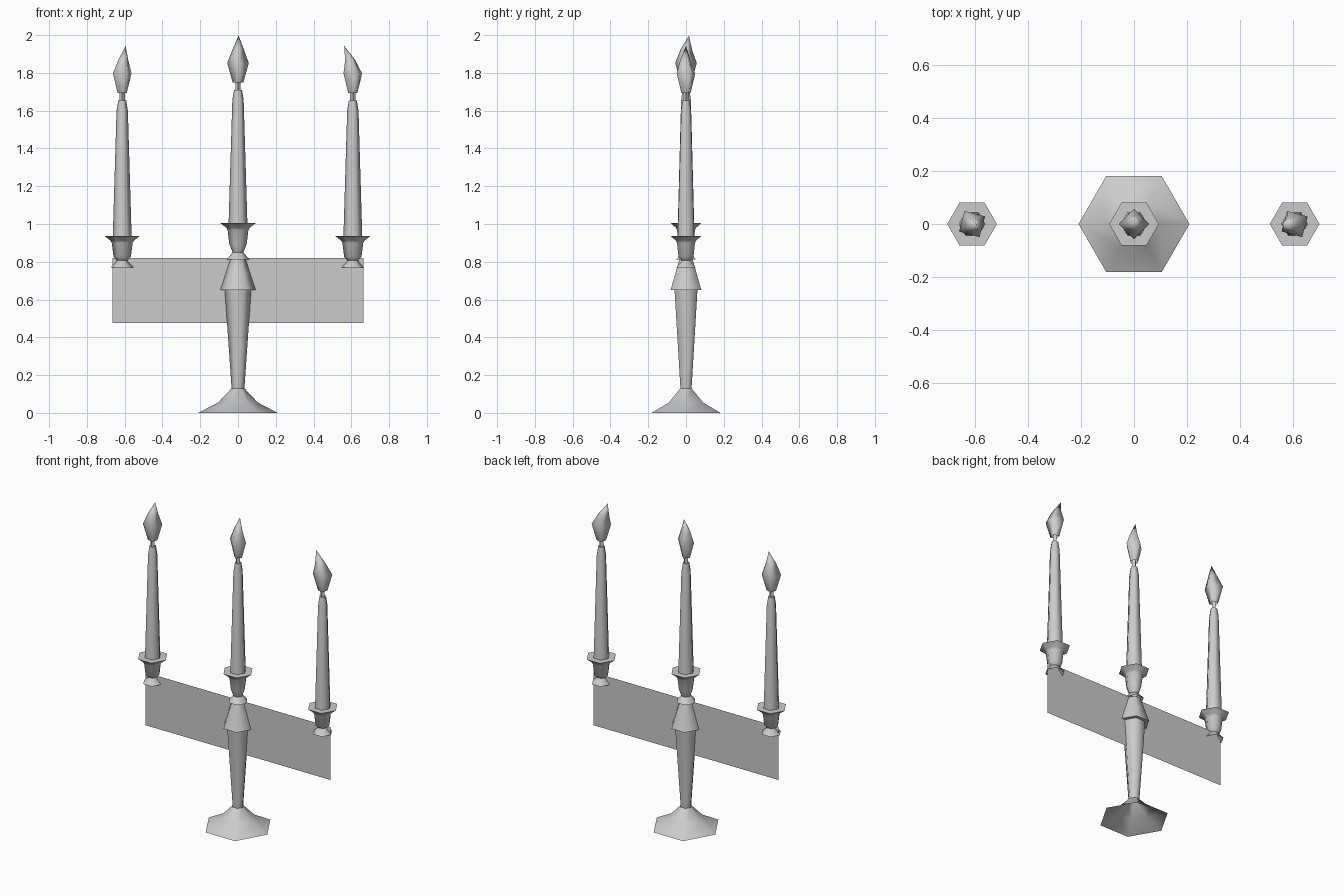
import bpy, bmesh, math
from mathutils import Vector

cube = bpy.data.objects.get("Cube")
if cube:
    bpy.data.objects.remove(cube, do_unlink=True)

pewter = bpy.data.materials.new("pale_grey")
pewter.use_nodes = True
GREY = (0.6, 0.6, 0.6, 1)
pewter.diffuse_color = GREY
pewter.node_tree.nodes["Principled BSDF"].inputs["Base Color"].default_value = GREY


def finish(name, bm, angle):
    me = bpy.data.meshes.new(name)
    bm.to_mesh(me)
    bm.free()
    me.materials.append(pewter)
    ob = bpy.data.objects.new(name, me)
    bpy.context.collection.objects.link(ob)
    bpy.ops.object.select_all(action='DESELECT')
    ob.select_set(True)
    bpy.context.view_layer.objects.active = ob
    bpy.ops.object.shade_smooth_by_angle(angle=math.radians(angle))


def lathe(name, profile, centre, sides=6, turn=0.0, cap=True, angle=62):
    """Stack rings of (radius, z, shift along x, shift along y) and skin them."""
    bm = bmesh.new()
    rings = []
    for r, z, *shift in profile:
        dx, dy = shift or (0, 0)
        mid = Vector((centre + dx, dy, z))
        if r == 0:
            rings.append([bm.verts.new(mid)])
            continue
        steps = [turn + math.tau * i / sides for i in range(sides)]
        rings.append([bm.verts.new(mid + Vector((r * math.cos(a), r * math.sin(a), 0))) for a in steps])
    for low, high in zip(rings, rings[1:]):
        for i in range(sides):
            j = (i + 1) % sides
            if len(high) == 1:
                bm.faces.new((low[i], low[j], high[0]))
            else:
                bm.faces.new((low[i], low[j], high[j], high[i]))
    if cap and len(rings[-1]) > 2:
        bm.faces.new(rings[-1])
    finish(name, bm, angle)


# Hexagonal foot, tapered stem and collar
lathe("foot", [(.21, 0), (.105, .055), (.034, .13)], 0, cap=False)
lathe("stem", [(.034, .13), (.07, .65)], 0)
lathe("collar", [(.07, .65), (.094, .65), (.066, .735), (.04, .815)], 0)

# Thin flat panel carrying the side arms
bm = bmesh.new()
bm.faces.new([bm.verts.new((x, 0, z)) for x, z in
              ((-.664, .477), (.664, .477), (.664, .82), (-.664, .82))])
finish("arm_panel", bm, 30)

# Candle cups, candles and flames: name, x, cup rise, candle rise, turn, lean of the tip
for side, x, up, rise, turn, lean in (
        ("right", -.613, 0, 0, 30, (.018, 0)),
        ("centre", 0, .068, .055, 0, (.003, .016)),
        ("left", .608, 0, 0, 30, (-.046, 0))):
    foot_z = .77 if side != "centre" else .812
    lathe(side + "_cup", [(.06, foot_z), (.033, .797 + up * .7), (.028, .808 + up * .6),
                          (.046, .826 + up), (.055, .9 + up),
                          (.062, .912 + up), (.094, .937 + up)], x)
    lathe(side + "_candle", [(.05, .93 + up), (.03, 1.6 + rise), (.021, 1.655 + rise)], x)
    lathe(side + "_wick", [(.014, 1.65 + rise), (.014, 1.70 + rise)], x, sides=4)
    dx, dy = lean
    lathe(side + "_flame", [(.028, 1.693 + rise), (.057, 1.797 + rise),
                            (.031, 1.867 + rise, dx * .3, dy * .3 - .004),
                            (0, 1.943 + rise, dx, dy)],
          x, sides=4, turn=math.radians(turn), angle=100)
